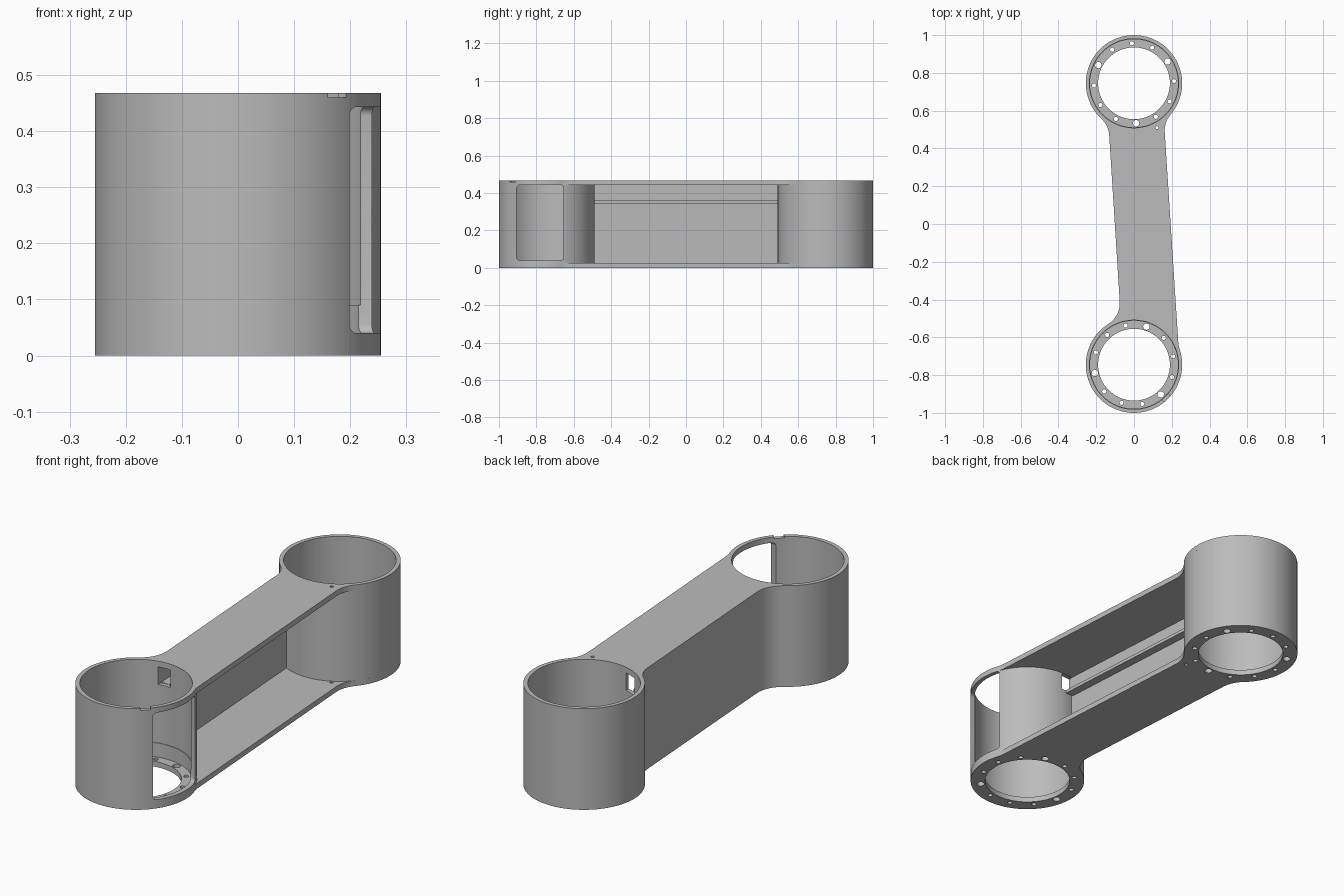
import bpy, bmesh
from math import pi, cos, sin, atan2, radians, sqrt
from mathutils import Vector

old = bpy.data.objects.get("Cube")
if old:
    bpy.data.objects.remove(old, do_unlink=True)

H, R, BORE, HOLE = 0.468, 0.255, 0.236, 0.19
PLATE, WALL, FILLET = 0.025, 0.02, 0.13
FRONT, BACK = Vector((0, -0.745)), Vector((0, 0.745))

grey = bpy.data.materials.new("satin grey")
grey.use_nodes = True
grey.diffuse_color = (0.5, 0.5, 0.5, 1)
grey.node_tree.nodes["Principled BSDF"].inputs["Base Color"].default_value = (0.5, 0.5, 0.5, 1)


def finish(bm, name):
    bmesh.ops.recalc_face_normals(bm, faces=bm.faces)
    mesh = bpy.data.meshes.new(name)
    bm.to_mesh(mesh)
    bm.free()
    mesh.materials.append(grey)
    ob = bpy.data.objects.new(name, mesh)
    bpy.context.collection.objects.link(ob)
    return ob


def prism(bm, points, z0, z1):
    """Extrude a closed outline straight up."""
    low = [bm.verts.new((p[0], p[1], z0)) for p in points]
    high = [bm.verts.new((p[0], p[1], z1)) for p in points]
    n = len(points)
    bm.faces.new(low[::-1])
    bm.faces.new(high)
    for i in range(n):
        j = (i + 1) % n
        bm.faces.new((low[i], low[j], high[j], high[i]))


def arc(c, r, a0, a1, n):
    return [c + r * Vector((cos(a0 + (a1 - a0) * i / n), sin(a0 + (a1 - a0) * i / n)))
            for i in range(n + 1)]


def angle(v):
    return atan2(v.y, v.x)


def fillet(c, a, b, side):
    """Arc blending the hub at c into the arm edge a-b, listed from hub to edge."""
    d = (b - a).normalized()
    n = Vector((d.y, -d.x)) * side
    p = a + n * FILLET - c
    along = p.dot(d)
    root = sqrt(along ** 2 - p.dot(p) + (R + FILLET) ** 2)
    f = c + p + d * (-along + (root if c.y < 0 else -root))
    a0, a1 = angle(c - f), angle(-n)
    turn = (a1 - a0 + pi) % (2 * pi) - pi
    return arc(f, FILLET, a0, a0 + turn, 8)


# Arm edges, each running from front to back
right_a, right_b = Vector((0.234, -0.62)), Vector((0.165, 0.45))
left_a, left_b = Vector((-0.075, -0.42)), Vector((-0.13, 0.45))
fr, br = fillet(FRONT, right_a, right_b, 1), fillet(BACK, right_a, right_b, 1)
fl, bl = fillet(FRONT, left_a, left_b, -1), fillet(BACK, left_a, left_b, -1)

# Solid body: two hubs joined by the arm, with rounded rims
back_arc = arc(BACK, R, angle(br[0] - BACK), angle(bl[0] - BACK) % (2 * pi), 60)
front_arc = arc(FRONT, R, angle(fl[0] - FRONT), angle(fr[0] - FRONT) + 2 * pi, 64)
outline = fr + br[::-1] + back_arc[1:-1] + bl + fl[::-1] + front_arc[1:-1]
bm = bmesh.new()
prism(bm, outline, 0, H)
rims = [e for e in bm.edges if abs(e.verts[0].co.z - e.verts[1].co.z) < 1e-5]
bmesh.ops.bevel(bm, geom=rims, offset=0.014, segments=3, profile=0.5,
                affect='EDGES', clamp_overlap=False)
body = finish(bm, "link_body")

cutters = []


def cutter(bm, name):
    ob = finish(bm, name)
    ob.hide_render = True
    cutters.append(ob)


# Channel open on the left side, bounded by the hubs and the right wall
d = (left_b - left_a).normalized()
inward = Vector((d.y, -d.x))


def wall_point(y, depth):
    p = left_a + inward * depth
    return p + d * ((y - p.y) / d.y)


def hub_angle(c, depth):
    """Angle at which the inside wall line meets a hub."""
    p = wall_point(0, depth) - c
    along = p.dot(d)
    root = sqrt(along ** 2 - p.dot(p) + R ** 2)
    return angle(p + d * (-along + (root if c.y < 0 else -root)))


channel = [Vector((0.5, FRONT.y))] + arc(FRONT, R, 0, hub_angle(FRONT, WALL), 24)
channel += arc(BACK, R, hub_angle(BACK, WALL), 0, 24) + [Vector((0.5, BACK.y))]
bm = bmesh.new()
prism(bm, channel, PLATE, H - PLATE)
cutter(bm, "channel_cutter")

# Bores: open tops, stepped seat, flanged floor
for c in (FRONT, BACK):
    bm = bmesh.new()
    profile = [(HOLE, -0.1), (HOLE, PLATE), (BORE - 0.003, PLATE),
               (BORE - 0.003, 0.09), (BORE, 0.09), (BORE, 0.6)]
    rings = [[bm.verts.new((*p, z)) for p in arc(c, r, 0, 2 * pi, 72)[:-1]] for r, z in profile]
    for lo, hi in zip(rings, rings[1:]):
        for i in range(72):
            j = (i + 1) % 72
            bm.faces.new((lo[i], lo[j], hi[j], hi[i]))
    bm.faces.new(rings[0])
    bm.faces.new(rings[-1])
    cutter(bm, "bore_cutter")

# Bolt circles: every fourth hole is larger
bm = bmesh.new()
for c, start in ((FRONT, 12), (BACK, 3)):
    for k in range(12):
        a = radians(start + 30 * k)
        big = k % 4 == (2 if c is FRONT else 1)
        spot = c + 0.212 * Vector((cos(a), sin(a)))
        prism(bm, arc(spot, 0.017 if big else 0.011, 0, 2 * pi, 16)[:-1], -0.05, 0.06)
# Small pin hole through both plates beside the back hub
prism(bm, arc(Vector((0.122, 0.51)), 0.008, 0, 2 * pi, 12)[:-1], -0.05, 0.6)
cutter(bm, "hole_cutter")

# Rounded side opening in the front hub
bm = bmesh.new()
prism(bm, [(0.1, -0.905), (0.5, -0.905), (0.5, -0.655), (0.1, -0.655)], 0.04, 0.443)
long_edges = [e for e in bm.edges if abs(e.verts[0].co.x - e.verts[1].co.x) > 0.1]
bmesh.ops.bevel(bm, geom=long_edges, offset=0.016, segments=4, profile=0.5, affect='EDGES')
cutter(bm, "opening_cutter")

# Cable windows from the channel into each hub, above the shelf
bm = bmesh.new()
for s in (-1, 1):
    x = wall_point(0.5 * s, WALL).x
    prism(bm, [(x, 0.46 * s), (x + 0.06, 0.46 * s), (x + 0.06, 0.56 * s), (x, 0.56 * s)],
          0.36, H - PLATE - 0.002)
cutter(bm, "window_cutter")

# Index notch in the front rim
bm = bmesh.new()
a = radians(-46)
u, v = Vector((cos(a), sin(a))), Vector((-sin(a), cos(a)))
prism(bm, [FRONT + u * r + v * w for r, w in ((0.21, -0.022), (0.3, -0.022), (0.3, 0.022), (0.21, 0.022))],
      H - 0.008, 0.6)
cutter(bm, "notch_cutter")

for ob in cutters:
    mod = body.modifiers.new(ob.name, 'BOOLEAN')
    mod.operation, mod.solver, mod.object = 'DIFFERENCE', 'EXACT', ob
graph = bpy.context.evaluated_depsgraph_get()
result = bpy.data.meshes.new_from_object(body.evaluated_get(graph))
body.modifiers.clear()
body.data = result
for ob in cutters:
    bpy.data.objects.remove(ob, do_unlink=True)

# Cable shelf along the inside of the wall
bm = bmesh.new()
prism(bm, [wall_point(-0.488, WALL - 0.004), wall_point(-0.488, WALL + 0.04),
           wall_point(0.488, WALL + 0.04), wall_point(0.488, WALL - 0.004)], 0.345, 0.36)
shelf = finish(bm, "cable_shelf")

bpy.ops.object.select_all(action='DESELECT')
for ob in (body, shelf):
    ob.select_set(True)
bpy.context.view_layer.objects.active = body
bpy.ops.object.shade_smooth_by_angle(angle=radians(30))
